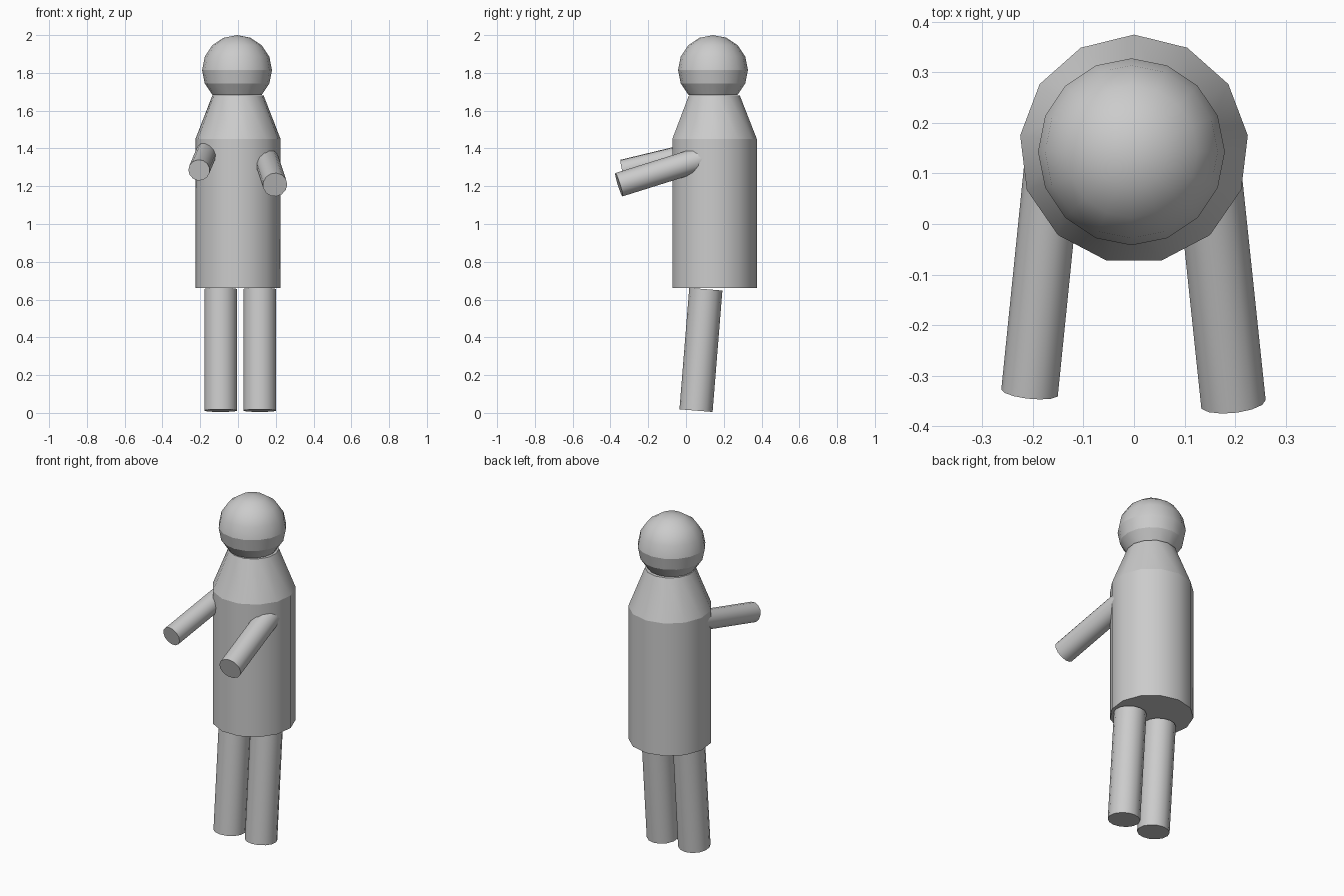
import bpy, bmesh, math
from mathutils import Vector

cube = bpy.data.objects.get("Cube")
if cube:
    bpy.data.objects.remove(cube, do_unlink=True)

GREY = (0.6, 0.6, 0.6, 1)
grey = bpy.data.materials.new("light_grey")
grey.use_nodes = True
grey.diffuse_color = GREY
grey.node_tree.nodes["Principled BSDF"].inputs["Base Color"].default_value = GREY


def lathe(name, profile, sides, origin, axis=(0, 0, 1), creases=()):
    """Revolve (radius, height) rings about an axis; creases are hard rings."""
    bm = bmesh.new()
    turn = Vector((0, 0, 1)).rotation_difference(Vector(axis))
    rings = []
    for r, h in profile:
        count = sides if r else 1
        ring = []
        for i in range(count):
            a = math.tau * i / sides
            p = Vector((r * math.sin(a), r * math.cos(a), h))
            ring.append(bm.verts.new(turn @ p + Vector(origin)))
        rings.append(ring)
    for low, high in zip(rings, rings[1:]):
        for i in range(sides):
            j = (i + 1) % sides
            if len(high) == 1:
                bm.faces.new((low[i], low[j], high[0]))
            else:
                bm.faces.new((low[i], low[j], high[j], high[i]))
    for ring in (rings[0], rings[-1]):
        if len(ring) > 1:
            bm.faces.new(ring)
    bmesh.ops.recalc_face_normals(bm, faces=bm.faces)
    for f in bm.faces:
        f.smooth = True
    for e in bm.edges:
        if e.calc_face_angle(0) > math.radians(30):
            e.smooth = False
    for k in creases:
        for i in range(sides):
            bm.edges.get((rings[k][i], rings[k][(i + 1) % sides])).smooth = False
    mesh = bpy.data.meshes.new(name)
    bm.to_mesh(mesh)
    bm.free()
    mesh.materials.append(grey)
    obj = bpy.data.objects.new(name, mesh)
    bpy.context.collection.objects.link(obj)
    return obj


def limb(name, start, end, radius, sides):
    """Capped cylinder between two points."""
    axis = Vector(end) - Vector(start)
    return lathe(name, [(radius, 0), (radius, axis.length)], sides, start, axis)


# Body with sloping shoulders
lathe("body", [(0.227, 0.66), (0.227, 1.45), (0.137, 1.68)], 13,
      (0, 0.148, 0), creases=[1])

# Head: a ball cut off flat at the neck
HEAD_R = 0.185
head = [(HEAD_R * math.cos(a), HEAD_R * math.sin(a))
        for a in (math.pi / 8 * k for k in range(-2, 4))] + [(0, HEAD_R)]
lathe("head", head, 16, (-0.005, 0.143, 1.815), creases=[1, 2])

# Legs lean slightly forward
for name, x in (("right_leg", -0.092), ("left_leg", 0.115)):
    limb(name, (x, 0.053, 0.012), (x, 0.105, 0.655), 0.088, 14)

# Arms reach forward from inside the body, the left one lower
limb("right_arm", (-0.160, 0.12, 1.394), (-0.206, -0.333, 1.285), 0.057, 13)
limb("left_arm", (0.146, 0.12, 1.357), (0.196, -0.355, 1.208), 0.065, 13)
